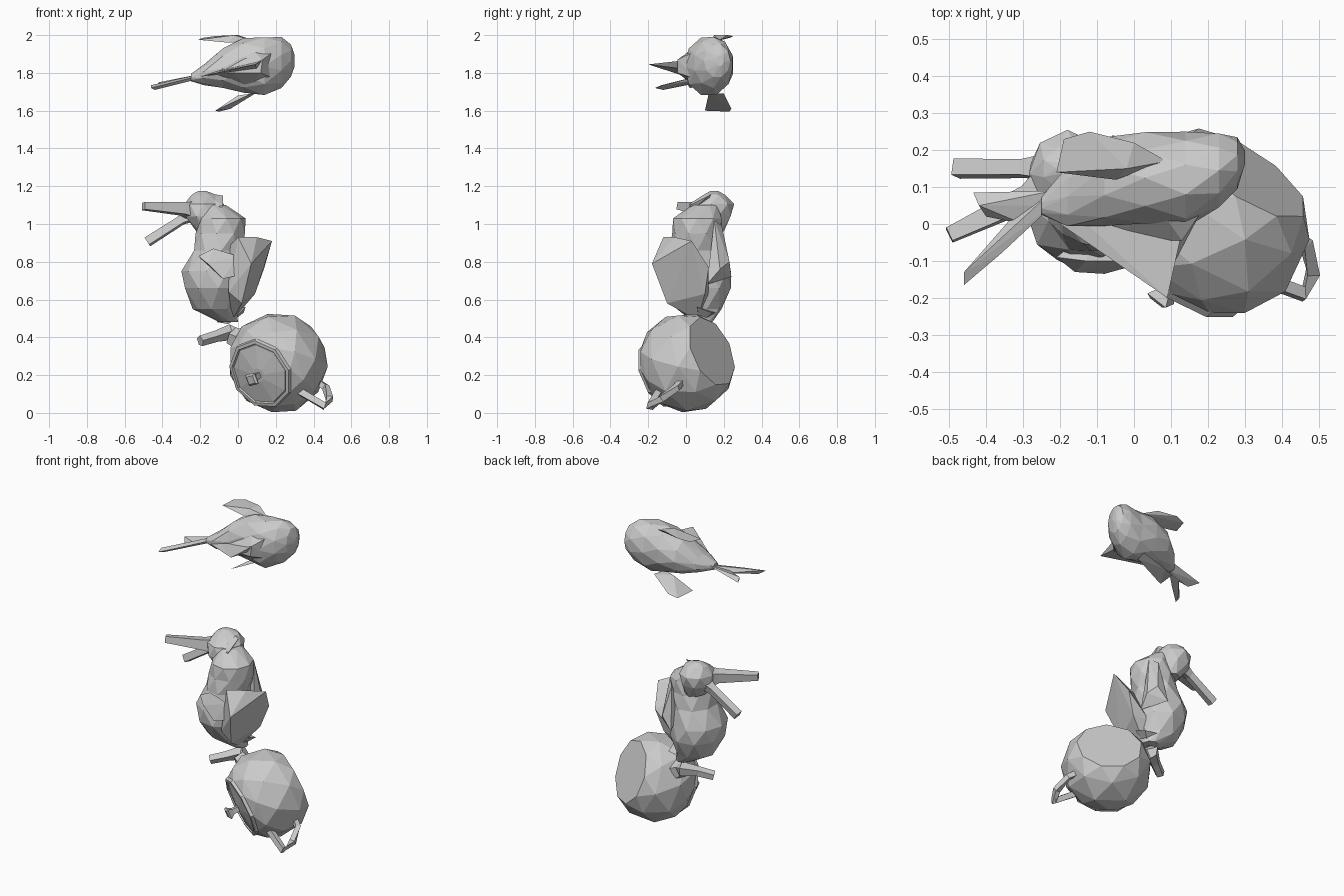
import bpy, bmesh, math
from mathutils import Vector as V


def finish(name, bm):
    bmesh.ops.recalc_face_normals(bm, faces=bm.faces[:])
    me = bpy.data.meshes.new(name)
    bm.to_mesh(me)
    bm.free()
    ob = bpy.data.objects.new(name, me)
    bpy.context.collection.objects.link(ob)
    return ob


def loft(name, rings, a, b, n=9, twist=True):
    """Faceted skin over rings (centre, radius along a, radius along b)."""
    bm = bmesh.new()
    loops = []
    for i, (c, ra, rb) in enumerate(rings):
        off = 0.5 * (i % 2) if twist else 0
        loops.append([bm.verts.new(V(c) + V(a) * ra * math.cos(2 * math.pi * (k + off) / n)
                                   + V(b) * rb * math.sin(2 * math.pi * (k + off) / n))
                      for k in range(n)])
    for i, (p, q) in enumerate(zip(loops, loops[1:])):
        for k in range(n):
            j = (k + 1) % n
            if not twist:
                bm.faces.new((p[k], p[j], q[j], q[k]))
            elif i % 2 == 0:
                bm.faces.new((p[k], p[j], q[k]))
                bm.faces.new((p[j], q[j], q[k]))
            else:
                bm.faces.new((p[k], p[j], q[j]))
                bm.faces.new((p[k], q[j], q[k]))
    bm.faces.new(loops[0])
    bm.faces.new(loops[-1])
    return finish(name, bm)


def tube(name, path, radii, n=4):
    """Tapered tube along a path of points."""
    pts = [V(p) for p in path]
    bm = bmesh.new()
    loops = []
    for i, p in enumerate(pts):
        t = (pts[min(i + 1, len(pts) - 1)] - pts[max(i - 1, 0)]).normalized()
        s = t.cross(V((0.1, 0.2, 1))).normalized()
        r = t.cross(s)
        loops.append([bm.verts.new(p + radii[i] * (s * math.cos(2 * math.pi * (k + .5) / n)
                                                   + r * math.sin(2 * math.pi * (k + .5) / n)))
                      for k in range(n)])
    for p, q in zip(loops, loops[1:]):
        for k in range(n):
            bm.faces.new((p[k], p[(k + 1) % n], q[(k + 1) % n], q[k]))
    bm.faces.new(loops[0])
    bm.faces.new(loops[-1])
    return finish(name, bm)


def hull(name, pts):
    """Thin faceted piece such as a wing or a fin."""
    bm = bmesh.new()
    for p in pts:
        bm.verts.new(p)
    res = bmesh.ops.convex_hull(bm, input=bm.verts[:])
    junk = [e for e in res["geom_interior"] if isinstance(e, bmesh.types.BMVert)]
    bmesh.ops.delete(bm, geom=junk, context='VERTS')
    return finish(name, bm)


# --- teapot, tipped on its side: up axis, handle axis, cross axis
C = V((0.21, 0.0, 0.265))
up = V((-0.53, -0.78, -0.34)).normalized()
h = V((0.76, -0.37, -0.54))
h = (h - up * h.dot(up)).normalized()
w = up.cross(h)


def pot(name, prof, n, twist):
    return loft(name, [(C + up * d, r, r) for d, r in prof], h, w, n, twist)


pot("teapot_body", [(-0.175, 0.195), (-0.10, 0.25), (0.03, 0.27), (0.12, 0.235),
                    (0.165, 0.19)], 9, True)
pot("teapot_rim", [(0.15, 0.198), (0.18, 0.19), (0.182, 0.172), (0.16, 0.165)], 9, False)
pot("teapot_lid", [(0.16, 0.17), (0.175, 0.165), (0.195, 0.04)], 9, False)
pot("teapot_knob", [(0.19, 0.02), (0.23, 0.022), (0.26, 0.045), (0.27, 0.03)], 4, False)
tube("teapot_spout", [C - h * 0.2, C - h * 0.29 + up * 0.02, (-0.045, 0.11, 0.425),
                      (-0.12, 0.05, 0.405), (-0.2, 0.0, 0.38)],
     [0.07, 0.05, 0.045, 0.032, 0.03], 5)
tube("teapot_handle", [(0.3, -0.13, 0.13), (0.46, -0.19, 0.035), (0.485, -0.13, 0.075),
                       (0.465, -0.05, 0.135), (0.40, -0.01, 0.18)],
     [0.025, 0.024, 0.024, 0.022, 0.022])

# --- bird sitting on the teapot
X, Y, Z = (1, 0, 0), (0, 1, 0), (0, 0, 1)
loft("bird_body", [((-0.05, 0.09, 0.48), 0.05, 0.05), ((-0.12, 0.07, 0.55), 0.12, 0.12),
                   ((-0.13, 0.06, 0.66), 0.16, 0.18), ((-0.14, 0.06, 0.75), 0.16, 0.18),
                   ((-0.11, 0.06, 0.86), 0.13, 0.15), ((-0.09, 0.06, 0.95), 0.135, 0.135),
                   ((-0.08, 0.06, 1.03), 0.12, 0.13), ((-0.12, 0.1, 1.10), 0.06, 0.07)], X, Y)
loft("bird_head", [((-0.16, 0.12, 0.96), 0.06, 0.08), ((-0.18, 0.125, 1.04), 0.105, 0.12),
                   ((-0.18, 0.135, 1.105), 0.105, 0.12), ((-0.18, 0.15, 1.155), 0.07, 0.06),
                   ((-0.19, 0.15, 1.175), 0.02, 0.02)], X, Y, 8)
hull("bird_crest", [(-0.2, 0.16, 1.17), (-0.08, 0.12, 1.15), (-0.08, 0.02, 1.1),
                    (-0.1, 0.02, 1.06), (-0.2, 0.14, 1.1), (-0.15, 0.03, 1.08)])
tube("beak_upper", [(-0.22, 0.12, 1.07), (-0.29, 0.07, 1.08), (-0.5, -0.03, 1.095)],
     [0.07, 0.045, 0.028])
tube("beak_lower", [(-0.22, 0.15, 1.06), (-0.3, 0.15, 1.02), (-0.48, 0.15, 0.905)],
     [0.05, 0.03, 0.032])

# wings: broad spread one, folded back one, small front fold
hull("wing_spread", [(0.07, -0.18, 0.79), (0.0, -0.12, 0.93), (0.1, -0.06, 0.93),
                     (0.18, 0.03, 0.91), (0.14, 0.12, 0.77), (0.09, 0.1, 0.63),
                     (-0.03, 0.06, 0.49), (0.02, -0.1, 0.58), (-0.05, -0.04, 0.88),
                     (-0.05, -0.1, 0.64), (-0.02, 0.12, 0.62)])
hull("wing_back", [(0.01, 0.15, 1.02), (-0.03, 0.19, 0.99), (0.01, 0.23, 0.8),
                   (0.04, 0.11, 0.68), (0.05, 0.18, 0.76), (-0.06, 0.24, 0.72),
                   (-0.06, 0.14, 0.85)])
hull("wing_front", [(-0.21, -0.09, 0.83), (-0.13, -0.1, 0.87), (0.0, -0.1, 0.83),
                    (0.01, -0.11, 0.73), (-0.08, -0.135, 0.71), (-0.16, -0.13, 0.79),
                    (-0.1, 0.0, 0.78)])
hull("bird_tail", [(-0.12, 0.05, 0.55), (-0.11, 0.08, 0.48), (-0.05, 0.07, 0.47),
                   (0.03, 0.14, 0.53), (0.04, 0.06, 0.56), (-0.06, 0.16, 0.53)])

# --- whale on top, head towards +x
loft("whale_body", [((-0.25, 0.05, 1.775), 0.025, 0.02), ((-0.18, 0.075, 1.79), 0.085, 0.055),
                    ((-0.08, 0.115, 1.825), 0.12, 0.11), ((0.03, 0.125, 1.84), 0.13, 0.145),
                    ((0.14, 0.12, 1.835), 0.13, 0.16), ((0.23, 0.145, 1.855), 0.105, 0.135),
                    ((0.28, 0.165, 1.865), 0.07, 0.09), ((0.3, 0.18, 1.865), 0.02, 0.03)], Y, Z, 10)
hull("whale_back", [(0.13, -0.045, 1.87), (0.12, -0.045, 1.80), (-0.03, -0.04, 1.80),
                    (0.2, 0.06, 1.92), (0.19, 0.05, 1.77), (-0.18, 0.03, 1.79),
                    (0.04, 0.08, 1.96), (0.06, 0.06, 1.72)])
hull("whale_dorsal_fin", [(0.09, -0.2, 1.845), (0.13, -0.02, 1.865), (0.1, -0.01, 1.82),
                          (-0.2, 0.0, 1.78), (-0.15, 0.02, 1.80)])
hull("whale_fin_upper", [(-0.21, 0.14, 1.975), (-0.19, 0.23, 1.985), (-0.12, 0.25, 1.995),
                         (0.0, 0.22, 2.0), (0.09, 0.17, 1.97), (-0.05, 0.12, 1.96),
                         (-0.02, 0.15, 2.0)])
hull("whale_fin_lower", [(-0.12, 0.1, 1.6), (-0.1, 0.23, 1.595), (-0.04, 0.24, 1.61),
                         (0.09, 0.2, 1.69), (0.07, 0.12, 1.69), (0.0, 0.13, 1.68),
                         (-0.02, 0.16, 1.64)])
tail = (-0.22, 0.05, 1.78)
for name, tip in (("fluke_front", [(-0.46, -0.165, 1.72), (-0.44, -0.12, 1.71), (-0.46, -0.13, 1.735),
                                   (-0.36, -0.08, 1.745), (-0.32, 0.03, 1.74)]),
                  ("fluke_back", [(-0.435, 0.085, 1.73), (-0.4, 0.02, 1.72), (-0.42, 0.05, 1.75),
                                  (-0.3, 0.0, 1.75)])):
    hull("whale_" + name, [tail, (-0.22, 0.09, 1.79), (-0.24, 0.04, 1.76)] + tip)
